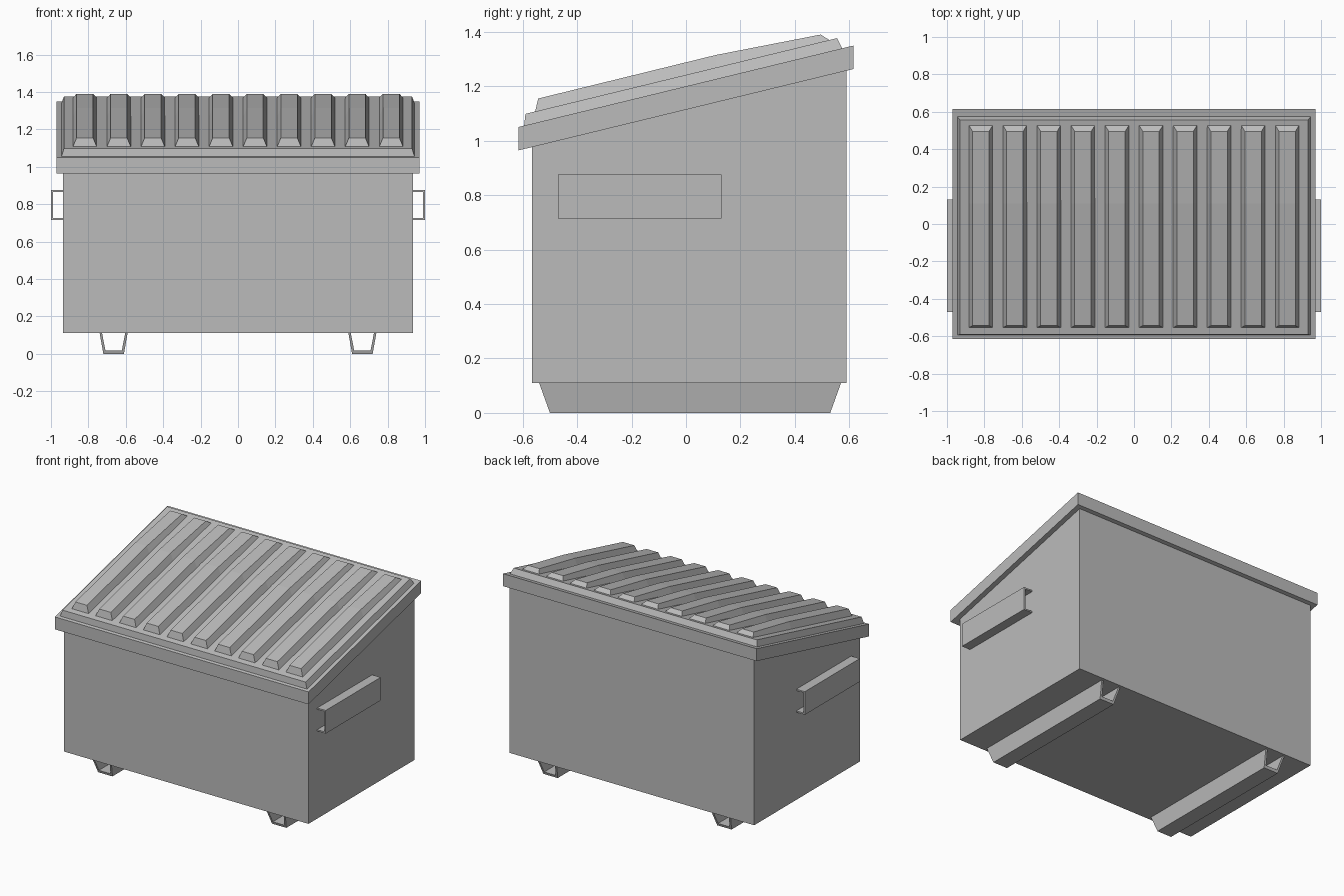
import bpy, bmesh

cube = bpy.data.objects.get("Cube")
if cube:
    bpy.data.objects.remove(cube, do_unlink=True)

grey = bpy.data.materials.new("painted_grey_steel")
grey.use_nodes = True
GREY = (0.5, 0.5, 0.5, 1)
grey.diffuse_color = GREY
grey.node_tree.nodes["Principled BSDF"].inputs["Base Color"].default_value = GREY


def loft(name, stations):
    """Skin matching closed loops of points and cap both ends."""
    bm = bmesh.new()
    loops = [[bm.verts.new(p) for p in s] for s in stations]
    n = len(loops[0])
    for a, b in zip(loops, loops[1:]):
        for i in range(n):
            j = (i + 1) % n
            bm.faces.new((a[i], a[j], b[j], b[i]))
    bm.faces.new(loops[0][::-1])
    bm.faces.new(loops[-1])
    bmesh.ops.recalc_face_normals(bm, faces=bm.faces)
    mesh = bpy.data.meshes.new(name)
    bm.to_mesh(mesh)
    bm.free()
    mesh.materials.append(grey)
    obj = bpy.data.objects.new(name, mesh)
    bpy.context.collection.objects.link(obj)
    return obj


def rect(half_x, y0, y1, height):
    """Rectangle seen from above, with height given as a function of y."""
    corners = ((-half_x, y0), (half_x, y0), (half_x, y1), (-half_x, y1))
    return [(x, y, height(y)) for x, y in corners]


def slope(offset):
    return lambda y: offset + 0.243 * y


# Bin body with sloping top
loft("body", [rect(0.935, -0.565, 0.59, lambda y: 0.11),
              rect(0.935, -0.565, 0.59, slope(1.15))])

# Lid: overhanging rim and raised bevelled panel
loft("lid_rim", [rect(0.97, -0.615, 0.615, slope(1.114)),
                 rect(0.97, -0.615, 0.615, slope(1.2))])
panel_top = slope(1.242)
loft("lid_panel", [rect(0.945, -0.595, 0.575, slope(1.198)),
                   rect(0.93, -0.59, 0.555, panel_top)])

# Tapered ribs with a slight bend, as (base y, top y, top z)
RIB = ((-0.555, -0.543, 1.155), (0.11, 0.11, 1.315), (0.53, 0.495, 1.39))
for i in range(10):
    cx = (i - 4.5) * 0.182
    loft(f"lid_rib_{i + 1}", [
        [(cx - 0.065, yb, panel_top(yb) - 0.003),
         (cx + 0.065, yb, panel_top(yb) - 0.003),
         (cx + 0.044, yt, zt), (cx - 0.044, yt, zt)]
        for yb, yt, zt in RIB])

# Side lifting channels and floor skids, mirrored left and right
HANDLE = ((0.93, 0.715), (1, 0.715), (1, 0.875), (0.93, 0.875),
          (0.93, 0.865), (0.99, 0.865), (0.99, 0.725), (0.93, 0.725))
SKID = ((-0.075, 0.112), (-0.055, 0), (0.055, 0), (0.075, 0.112),
        (0.062, 0.112), (0.044, 0.018), (-0.044, 0.018), (-0.062, 0.112))
for side, s in (("left", 1), ("right", -1)):
    loft(f"{side}_lifting_channel",
         [[(s * x, y, z) for x, z in HANDLE] for y in (-0.47, 0.13)])
    # Skid ends slant outward toward the floor of the bin
    loft(f"{side}_skid",
         [[(s * 0.665 + x, 0.015 + e * (0.515 + 0.36 * z), z) for x, z in SKID]
          for e in (-1, 1)])
